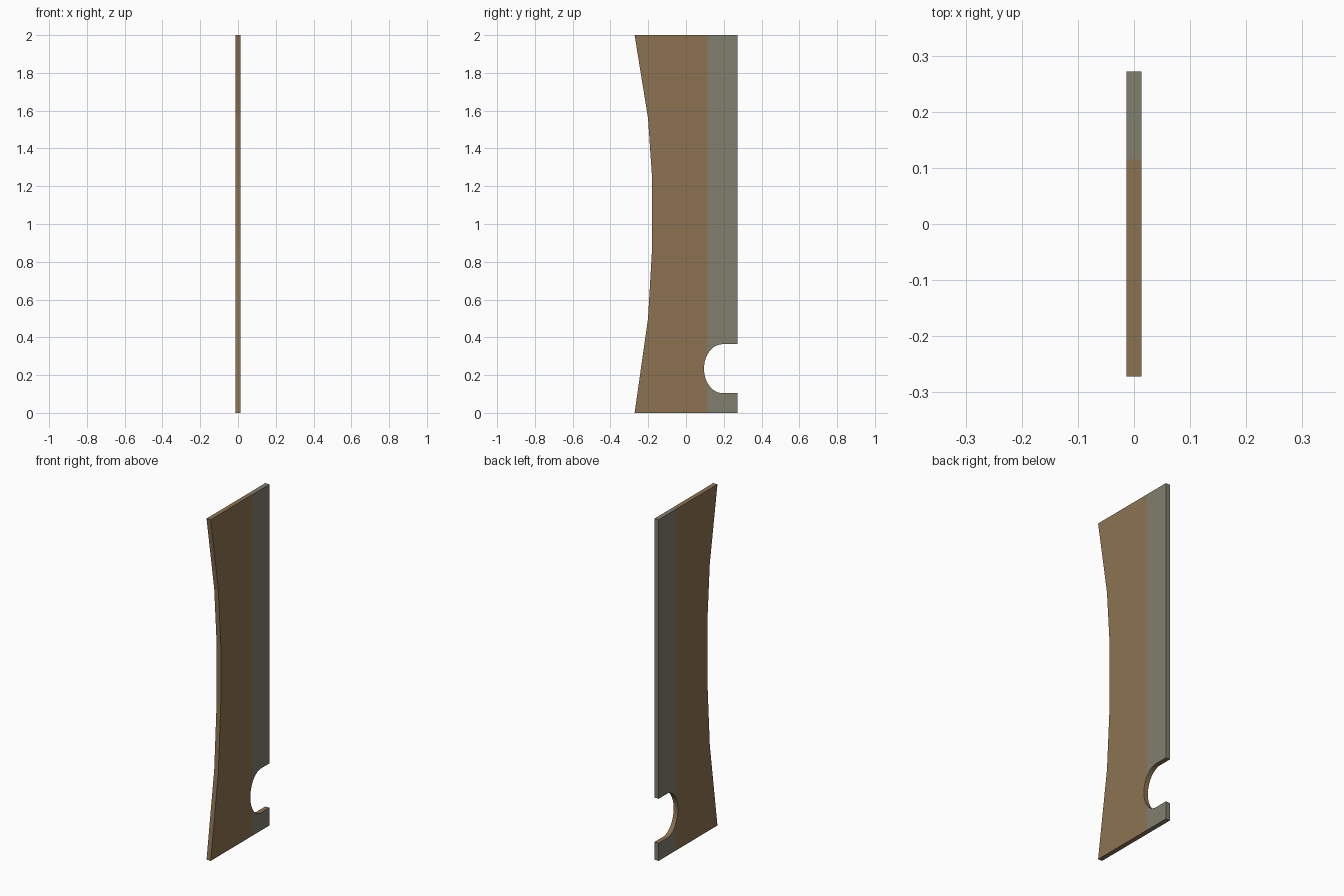
import bpy, bmesh, math

if "Cube" in bpy.data.objects:
    bpy.data.objects.remove(bpy.data.objects["Cube"])

HALF_T = 0.0135          # half thickness (x)
BACK = 0.272             # straight rear edge (y)
SPLIT = 0.115            # colour boundary (y)
NY, NZ, RY, RZ = 0.195, 0.234, 0.1, 0.13   # notch centre and radii


def material(name, rgb):
    m = bpy.data.materials.new(name)
    m.diffuse_color = (*rgb, 1)
    m.use_nodes = True
    m.node_tree.nodes["Principled BSDF"].inputs["Base Color"].default_value = m.diffuse_color
    return m


def arc(a0, a1, n=7):
    pts = []
    for i in range(n + 1):
        a = a0 + (a1 - a0) * i / n
        pts.append((NY + RY * math.cos(a), NZ + RZ * math.sin(a)))
    return pts


# Notch arcs, divided where the colour boundary crosses them
cross = math.acos((SPLIT - NY) / RY)
upper = arc(math.pi / 2, cross)
middle = arc(cross, 2 * math.pi - cross)
lower = arc(2 * math.pi - cross, 1.5 * math.pi)

# Curved front edge, bottom to top
front = [(-0.272, 0), (-0.201, 0.5), (-0.179, 0.88),
         (-0.179, 1.235), (-0.201, 1.56), (-0.272, 2)]

brown_face = front + [(SPLIT, 2)] + middle + [(SPLIT, 0)]
grey_top = [(SPLIT, 2), (BACK, 2), (BACK, NZ + RZ)] + upper
grey_foot = [(SPLIT, 0)] + lower + [(BACK, NZ - RZ), (BACK, 0)]

# Flat profile, then extruded to thickness
bm = bmesh.new()
for outline in (brown_face, grey_top, grey_foot):
    bm.faces.new([bm.verts.new((-HALF_T, y, z)) for y, z in outline])
bmesh.ops.remove_doubles(bm, verts=bm.verts, dist=1e-5)
ext = bmesh.ops.extrude_face_region(bm, geom=bm.faces[:], use_keep_orig=True)
moved = [g for g in ext["geom"] if isinstance(g, bmesh.types.BMVert)]
bmesh.ops.translate(bm, verts=moved, vec=(2 * HALF_T, 0, 0))
bmesh.ops.recalc_face_normals(bm, faces=bm.faces)

# Grey behind the boundary; notch walls stay brown
for f in bm.faces:
    c = f.calc_center_bounds()
    side = abs(f.normal.x) < 0.5
    notch_wall = side and 0.05 < c.z < 0.4 and -0.1 < c.y < BACK - 0.01
    f.material_index = 1 if c.y > SPLIT and not notch_wall else 0

mesh = bpy.data.meshes.new("side_panel")
bm.to_mesh(mesh)
bm.free()
mesh.materials.append(material("wood brown", (0.262, 0.171, 0.084)))
mesh.materials.append(material("grey trim", (0.216, 0.209, 0.156)))
panel = bpy.data.objects.new("side_panel", mesh)
bpy.context.collection.objects.link(panel)
